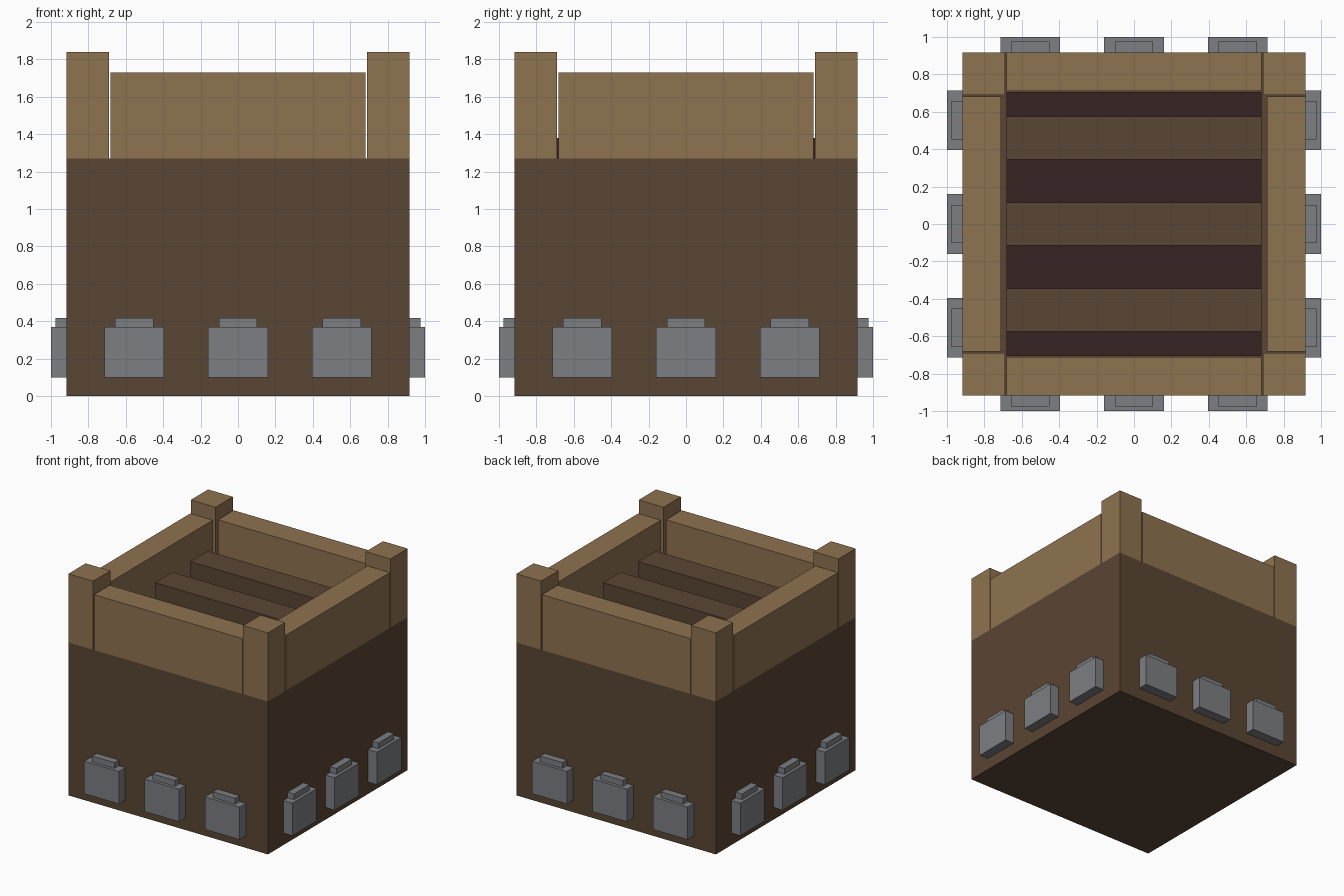
import bpy
import bmesh
from math import pi
from mathutils import Matrix, Vector

default = bpy.data.objects.get("Cube")
if default:
    bpy.data.objects.remove(default, do_unlink=True)


def srgb(code):
    vals = [int(code[i:i + 2], 16) / 255 for i in range(0, len(code), 2)]
    return [v / 12.92 if v <= 0.04045 else ((v + 0.055) / 1.055) ** 2.4 for v in vals] + [1.0]


def material(name, code):
    mat = bpy.data.materials.new(name)
    mat.use_nodes = True
    mat.diffuse_color = srgb(code)
    mat.node_tree.nodes["Principled BSDF"].inputs["Base Color"].default_value = srgb(code)
    return mat


dark_wood = material("dark wood", "5a4634")
light_wood = material("light wood", "8f7350")
floor_wood = material("deep brown floor", "372424")
metal = material("grey metal", "7d7e82")


def box(name, lo, hi, mat, turn=0):
    """Box between two corners, turned about z by quarter turns."""
    lo, hi = Vector(lo), Vector(hi)
    bm = bmesh.new()
    bmesh.ops.create_cube(bm, size=1, matrix=Matrix.Translation((lo + hi) / 2)
                          @ Matrix.Diagonal((*(hi - lo), 1)))
    bm.transform(Matrix.Rotation(turn * pi / 2, 4, "Z"))
    mesh = bpy.data.meshes.new(name)
    bm.to_mesh(mesh)
    bm.free()
    mesh.materials.append(mat)
    obj = bpy.data.objects.new(name, mesh)
    bpy.context.collection.objects.link(obj)
    return obj


HALF = 0.917     # half width of the crate
BODY = 1.27      # top of the solid body
INNER = 0.71     # inner face of the rails

# Solid body and the raised floor inside the rim
box("body", (-HALF, -HALF, 0), (HALF, HALF, BODY), dark_wood)
box("inner_floor", (-0.682, -0.705, BODY), (0.682, 0.705, 1.38), floor_wood)

# Slats across the floor
for i in (-1, 0, 1):
    y = i * 0.46
    box("floor_slat", (-0.682, y - 0.115, 1.38), (0.682, y + 0.115, 1.523), dark_wood)

# Each side: corner post, rail and three metal blocks with caps
for turn, side in enumerate(("front", "left", "back", "right")):
    box(side + "_corner_post", (0.69, -HALF, BODY), (HALF, -0.69, 1.84), light_wood, turn)
    box(side + "_rail", (-0.682, -HALF, BODY), (0.682, -INNER, 1.73), light_wood, turn)
    for i in (-1, 0, 1):
        x = i * 0.555
        box(side + "_block", (x - 0.16, -1, 0.1), (x + 0.16, -HALF, 0.37), metal, turn)
        box(side + "_block_cap", (x - 0.102, -0.975, 0.37), (x + 0.102, -HALF, 0.418), metal, turn)
